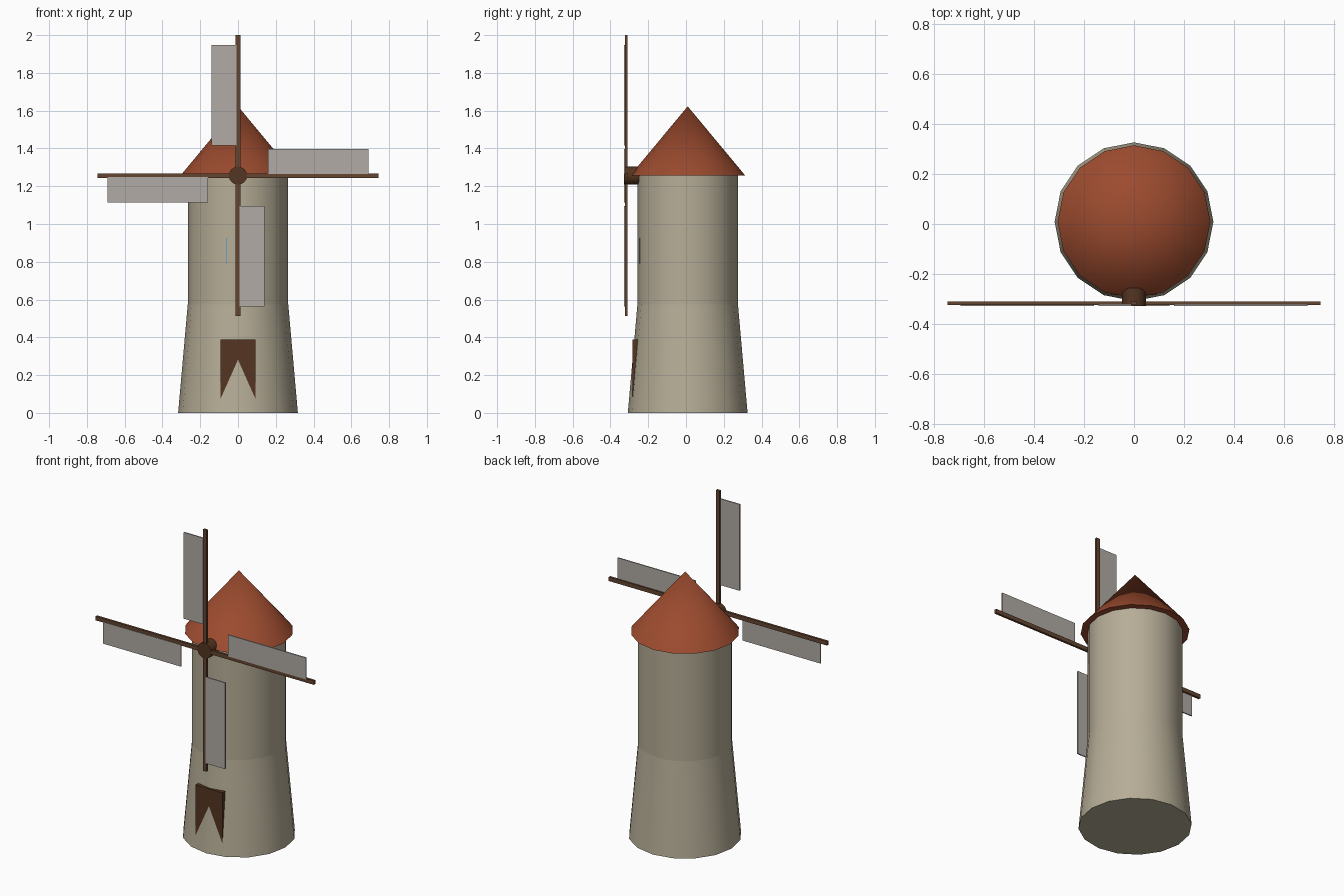
import bpy
from math import pi, radians
from mathutils import Matrix, Vector

if "Cube" in bpy.data.objects:
    bpy.data.objects.remove(bpy.data.objects["Cube"])

YC = 0.009     # tower axis
HUB_Z = 1.256  # sail axis height


def material(name, rgb):
    m = bpy.data.materials.new(name)
    m.diffuse_color = (*rgb, 1)
    m.use_nodes = True
    m.node_tree.nodes["Principled BSDF"].inputs["Base Color"].default_value = m.diffuse_color
    return m


STONE = material("stone", (0.47, 0.42, 0.31))
TILE = material("roof_tile", (0.33, 0.07, 0.028))
WOOD = material("dark_wood", (0.09, 0.036, 0.015))
SPAR = material("spar_wood", (0.13, 0.06, 0.03))
CLOTH = material("sail_cloth", (0.44, 0.41, 0.38))
GLASS = material("glass", (0.15, 0.35, 0.6))


def finish(name, mat):
    ob = bpy.context.object
    ob.name = name
    ob.data.materials.append(mat)
    return ob


def cone(name, r1, r2, z0, z1, mat):
    # 16 sides, rotated so that a corner lies on each axis
    bpy.ops.mesh.primitive_cone_add(vertices=16, radius1=r1, radius2=r2, depth=z1 - z0,
                                    location=(0, YC, (z0 + z1) / 2))
    bpy.ops.object.shade_smooth_by_angle(angle=radians(35))
    return finish(name, mat)


def box(name, lo, hi, mat, turn=0):
    # axis-aligned box, optionally turned about the sail axis
    lo, hi = Vector(lo), Vector(hi)
    bpy.ops.mesh.primitive_cube_add(size=1)
    ob = finish(name, mat)
    ob.data.transform(Matrix.Translation((lo + hi) / 2) @ Matrix.Diagonal((*(hi - lo), 1)))
    if turn:
        pivot = Matrix.Translation((0, 0, HUB_Z))
        ob.data.transform(pivot @ Matrix.Rotation(turn, 4, 'Y') @ pivot.inverted())
    return ob


# Tower: flared foot, straight shaft, conical roof
cone("tower_foot", 0.317, 0.266, 0, 0.575, STONE)
cone("tower_shaft", 0.266, 0.266, 0.575, 1.26, STONE)
cone("roof", 0.305, 0, 1.256, 1.623, TILE)

# Door and window, mostly sunk into the wall
box("door", (-0.092, -0.283, 0.005), (0.092, -0.235, 0.388), WOOD)
box("window", (-0.064, -0.2453, 0.79), (0.064, -0.215, 0.925), GLASS)

# Hub
bpy.ops.mesh.primitive_cylinder_add(vertices=16, radius=0.048, depth=0.13,
                                    location=(0, -0.262, HUB_Z), rotation=(pi / 2, 0, 0))
bpy.ops.object.shade_smooth_by_angle(angle=radians(35))
finish("hub", WOOD)

# Four arms, each a spar with a sail on its left
for i, side in enumerate(("top", "right", "bottom", "left")):
    box(f"spar_{side}", (-0.0125, -0.324, HUB_Z), (0.0125, -0.310, 2.0), SPAR, i * pi / 2)
    box(f"sail_{side}", (-0.141, -0.327, HUB_Z + 0.16), (-0.008, -0.320, HUB_Z + 0.692),
        CLOTH, i * pi / 2)
